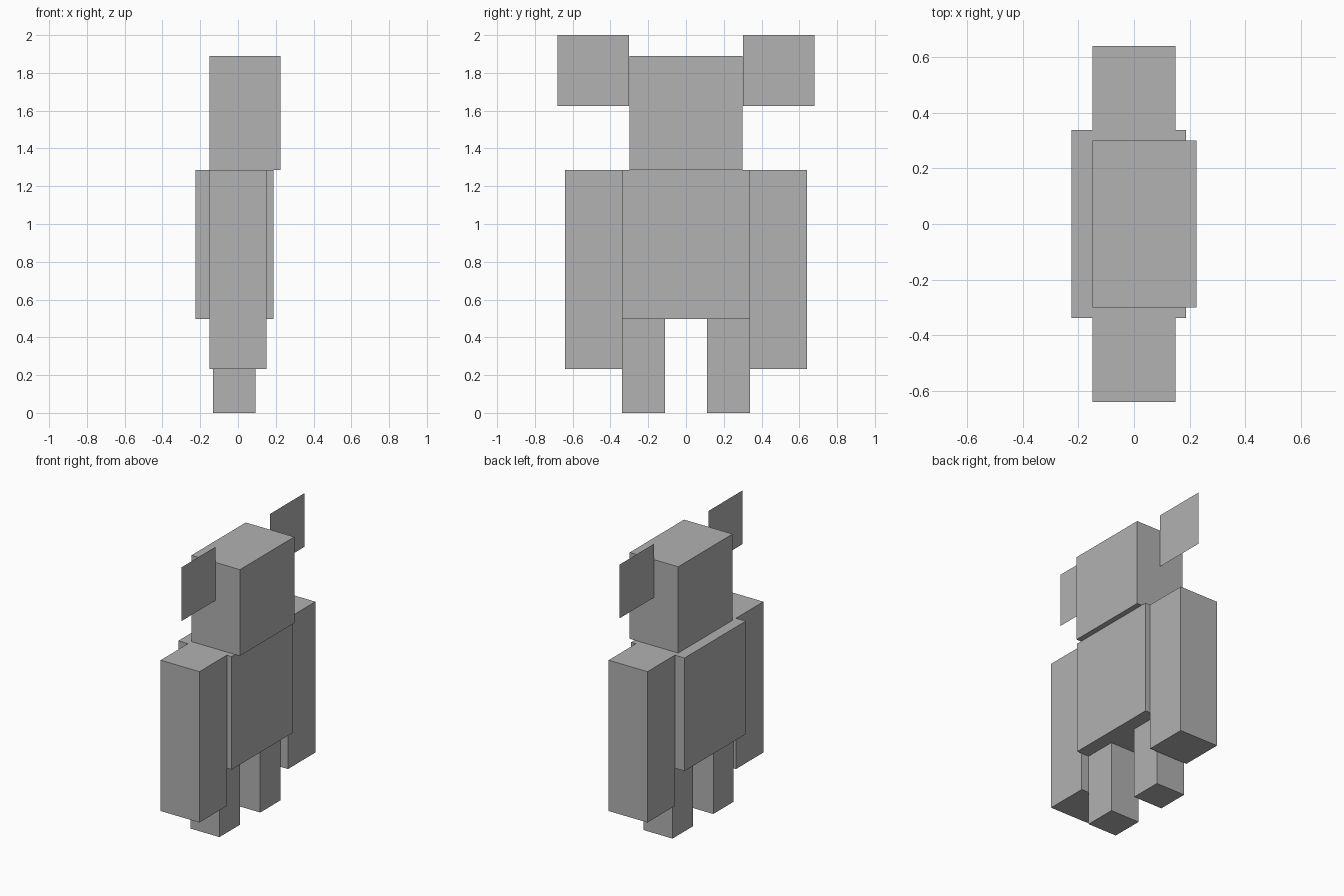
import bpy
import bmesh

if "Cube" in bpy.data.objects:
    bpy.data.objects.remove(bpy.data.objects["Cube"])

grey = bpy.data.materials.new("plain_grey")
grey.diffuse_color = (0.445, 0.445, 0.445, 1.0)
grey.use_nodes = True
grey.node_tree.nodes["Principled BSDF"].inputs["Base Color"].default_value = grey.diffuse_color


def finish(name, bm):
    mesh = bpy.data.meshes.new(name)
    bm.to_mesh(mesh)
    bm.free()
    mesh.materials.append(grey)
    obj = bpy.data.objects.new(name, mesh)
    bpy.context.collection.objects.link(obj)
    return obj


def box(name, x, y, z):
    """Box spanning the (low, high) range on each axis."""
    bm = bmesh.new()
    bmesh.ops.create_cube(bm, size=1.0)
    for v in bm.verts:
        v.co = [(a + b) / 2 + c * (b - a) for (a, b), c in zip((x, y, z), v.co)]
    return finish(name, bm)


def ear(name, x, y, z):
    """Flat upright card facing +x."""
    bm = bmesh.new()
    corners = [(y[0], z[0]), (y[1], z[0]), (y[1], z[1]), (y[0], z[1])]
    bm.faces.new([bm.verts.new((x, b, c)) for b, c in corners])
    return finish(name, bm)


# Trunk and head
box("body", (-0.225, 0.1875), (-0.3375, 0.3375), (0.497, 1.287))
box("head", (-0.15, 0.225), (-0.30, 0.30), (1.287, 1.89))

# Paired limbs and ears
for side, s in (("right", -1), ("left", 1)):
    def span(a, b):
        return tuple(sorted((s * a, s * b)))

    box(side + "_arm", (-0.15, 0.15), span(0.3375, 0.64), (0.233, 1.287))
    box(side + "_leg", (-0.132, 0.093), span(0.1125, 0.3375), (0.0, 0.497))
    ear(side + "_ear", 0.0375, span(0.302, 0.68), (1.625, 2.0))
